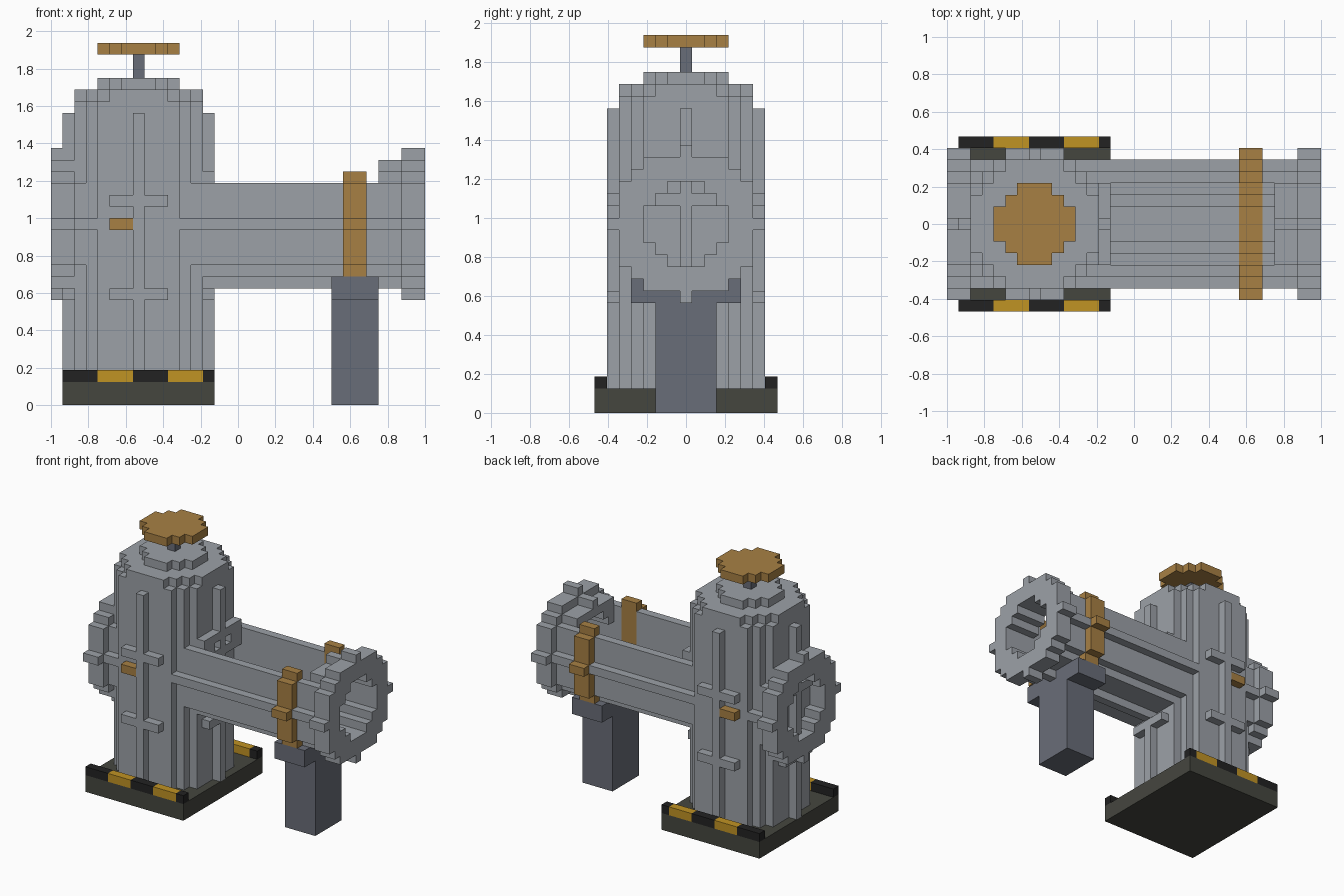
import bpy, bmesh

if "Cube" in bpy.data.objects:
    bpy.data.objects.remove(bpy.data.objects["Cube"], do_unlink=True)

U = 1 / 16          # block size
TX, PZ = 7, 15      # tower axis column (x) and pipe axis row (z)


def material(name, rgb):
    lin = [((c / 255 + 0.055) / 1.055) ** 2.4 for c in rgb] + [1.0]
    m = bpy.data.materials.new(name)
    m.use_nodes = True
    m.diffuse_color = lin
    bsdf = m.node_tree.nodes["Principled BSDF"]
    bsdf.inputs["Base Color"].default_value = lin
    bsdf.inputs["Roughness"].default_value = 0.8
    return m


GREY = material("pipe grey", (156, 161, 167))
SLATE = material("slate steel", (105, 109, 120))
BRASS = material("brass", (167, 128, 68))
OLIVE = material("dark olive", (69, 70, 63))
BLACK = material("stripe black", (34, 34, 34))
YELLOW = material("stripe yellow", (192, 147, 36))


# Block-set helpers: cells are (x column, y offset from centre, z row)
def box(x0, x1, y0, y1, z0, z1):
    return {(x, y, z) for x in range(x0, x1 + 1)
            for y in range(y0, y1 + 1) for z in range(z0, z1 + 1)}


def tower_disc(z0, z1, r2):
    return {c for c in box(TX - 7, TX + 7, -7, 7, z0, z1)
            if (c[0] - TX) ** 2 + c[1] ** 2 <= r2}


def pipe_disc(x0, x1, r2):
    return {c for c in box(x0, x1, -7, 7, PZ - 7, PZ + 7)
            if c[1] ** 2 + (c[2] - PZ) ** 2 <= r2}


def both_sides(cells):
    return cells | {(x, -y, z) for x, y, z in cells}


# Tower: round shaft and stepped dome
tower = tower_disc(2, 24, 36)
for row, r2 in ((25, 34), (26, 29), (27, 10)):
    tower |= tower_disc(row, row, r2)
rings = tower_disc(9, 9, 40) | tower_disc(17, 17, 40)

# Pipe: round bore all the way, upper wall cut open between tower and end
bore = pipe_disc(0, 31, 10)
trough = box(14, 27, -3, 3, PZ, PZ + 7)
pipe = pipe_disc(0, 31, 25) - bore - trough
clamp = pipe_disc(25, 26, 36) - bore - trough

# Hazard edging on the two long sides of the base, three blocks a stripe
edging = both_sides(box(1, 13, 7, 7, 2, 2))
yellow = {c for c in edging if (c[0] - 1) // 3 % 2}

# Earlier parts keep any block they share with later ones
parts = [
    ("base_plate", OLIVE, box(1, 13, -7, 7, 0, 1)),
    ("black_edging", BLACK, edging - yellow),
    ("yellow_edging", YELLOW, yellow),
    ("support_post", SLATE, box(24, 27, -2, 2, 0, 8)),
    ("support_saddle", SLATE, box(24, 27, -4, 4, 9, 10)),
    ("valve_stem", SLATE, box(TX, TX, 0, 0, 28, 29)),
    ("hand_wheel", BRASS, tower_disc(30, 30, 10)),
    ("side_lugs", BRASS, both_sides(box(5, 6, 6, 6, PZ, PZ))),
    ("pipe_clamp", BRASS, clamp),
    ("tower", GREY, tower),
    ("tower_rings", GREY, rings),
    ("left_flange", GREY, pipe_disc(30, 31, 36) - bore),
    ("right_flange", GREY, pipe_disc(0, 1, 36) - bore),
    ("pipe", GREY, pipe),
]

occupied = set().union(*(cells for _, _, cells in parts))


def build(name, mat, cells):
    """Skin the exposed sides of a block set and merge flat areas."""
    bm = bmesh.new()
    verts = {}

    def corner(p):
        if p not in verts:
            verts[p] = bm.verts.new((-1 + p[0] * U, (p[1] - 0.5) * U, p[2] * U))
        return verts[p]

    for cell in sorted(cells):
        for axis in range(3):
            for side in (0, 1):
                near = list(cell)
                near[axis] += 2 * side - 1
                if tuple(near) in occupied:
                    continue
                ring = []
                for a, b in ((0, 0), (1, 0), (1, 1), (0, 1)):
                    p = list(cell)
                    p[axis] += side
                    p[(axis + 1) % 3] += a
                    p[(axis + 2) % 3] += b
                    ring.append(corner(tuple(p)))
                bm.faces.new(ring if side else ring[::-1])
    bmesh.ops.dissolve_limit(bm, angle_limit=0.01, verts=bm.verts[:],
                             edges=bm.edges[:])
    mesh = bpy.data.meshes.new(name)
    bm.to_mesh(mesh)
    bm.free()
    mesh.materials.append(mat)
    bpy.context.collection.objects.link(bpy.data.objects.new(name, mesh))


used = set()
for name, mat, cells in parts:
    build(name, mat, cells - used)
    used |= cells
